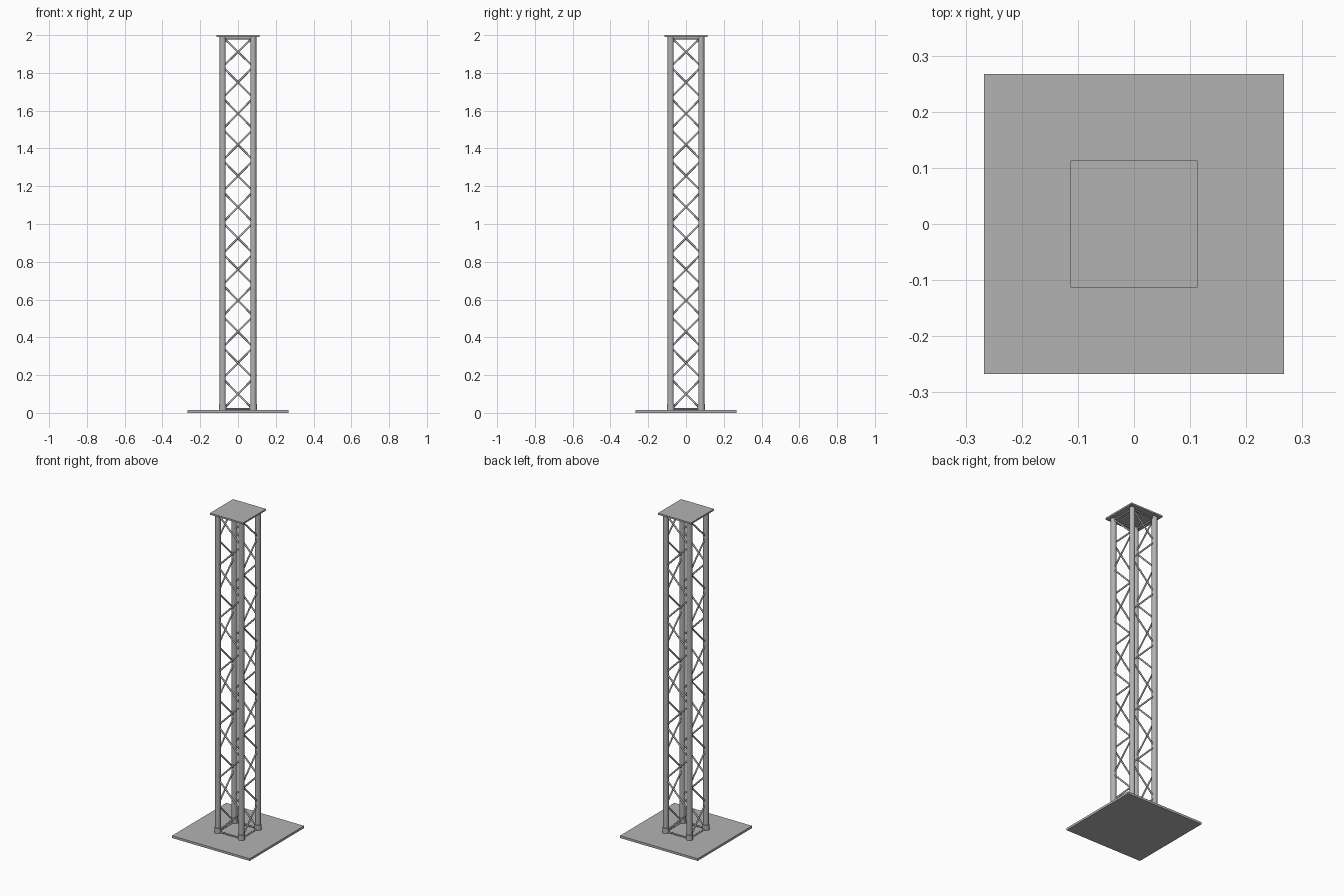
import bpy, math
from mathutils import Vector, Matrix

cube = bpy.data.objects.get("Cube")
if cube:
    bpy.data.objects.remove(cube, do_unlink=True)

metal = bpy.data.materials.new("brushed grey metal")
metal.use_nodes = True
metal.diffuse_color = (0.45, 0.45, 0.45, 1)
metal.node_tree.nodes["Principled BSDF"].inputs["Base Color"].default_value = metal.diffuse_color

LEG = 0.081          # leg distance from the centre lines
BASE_TOP = 0.014
CAP_BOTTOM = 1.99
BAYS = 12
PITCH = 0.165
FIRST = 0.0175       # height of the first lattice node


def finish(name):
    obj = bpy.context.object
    obj.name = name
    obj.data.materials.append(metal)
    return obj


def plate(name, width, low, high):
    bpy.ops.mesh.primitive_cube_add(size=1, location=(0, 0, (low + high) / 2))
    obj = finish(name)
    obj.data.transform(Matrix.Diagonal((width, width, high - low, 1)))


def tube(name, start, end, radius, sides):
    start, end = Vector(start), Vector(end)
    axis = end - start
    bpy.ops.mesh.primitive_cylinder_add(vertices=sides, radius=radius, depth=axis.length,
                                        location=(start + end) / 2,
                                        rotation=axis.to_track_quat('Z', 'Y').to_euler())
    obj = finish(name)
    bpy.ops.object.shade_smooth_by_angle(angle=math.radians(50))
    return obj


# Floor plate and cap plate
plate("base_plate", 0.534, 0, BASE_TOP)
plate("top_plate", 0.227, CAP_BOTTOM, 2)

for side in range(4):
    turn = Matrix.Rotation(side * math.pi / 2, 3, 'Z')

    def at(x, z):
        return turn @ Vector((x, -LEG, z))

    # Corner leg with its foot sleeve
    tube(f"leg_{side}", at(LEG, BASE_TOP), at(LEG, CAP_BOTTOM), 0.016, 24)
    tube(f"foot_sleeve_{side}", at(LEG, BASE_TOP), at(LEG, 0.047), 0.0195, 24)

    # Horizontal rails at the bottom and top
    tube(f"bottom_rail_{side}", at(-LEG, 0.02), at(LEG, 0.02), 0.005, 10)
    tube(f"top_rail_{side}", at(-LEG, 1.983), at(LEG, 1.983), 0.005, 10)

    # Zigzag lattice, one diagonal per bay
    for bay in range(BAYS):
        x = LEG if bay % 2 else -LEG
        low = FIRST + bay * PITCH
        high = min(low + PITCH, CAP_BOTTOM)
        tube(f"brace_{side}_{bay}", at(x, low), at(-x, high), 0.005, 10)
